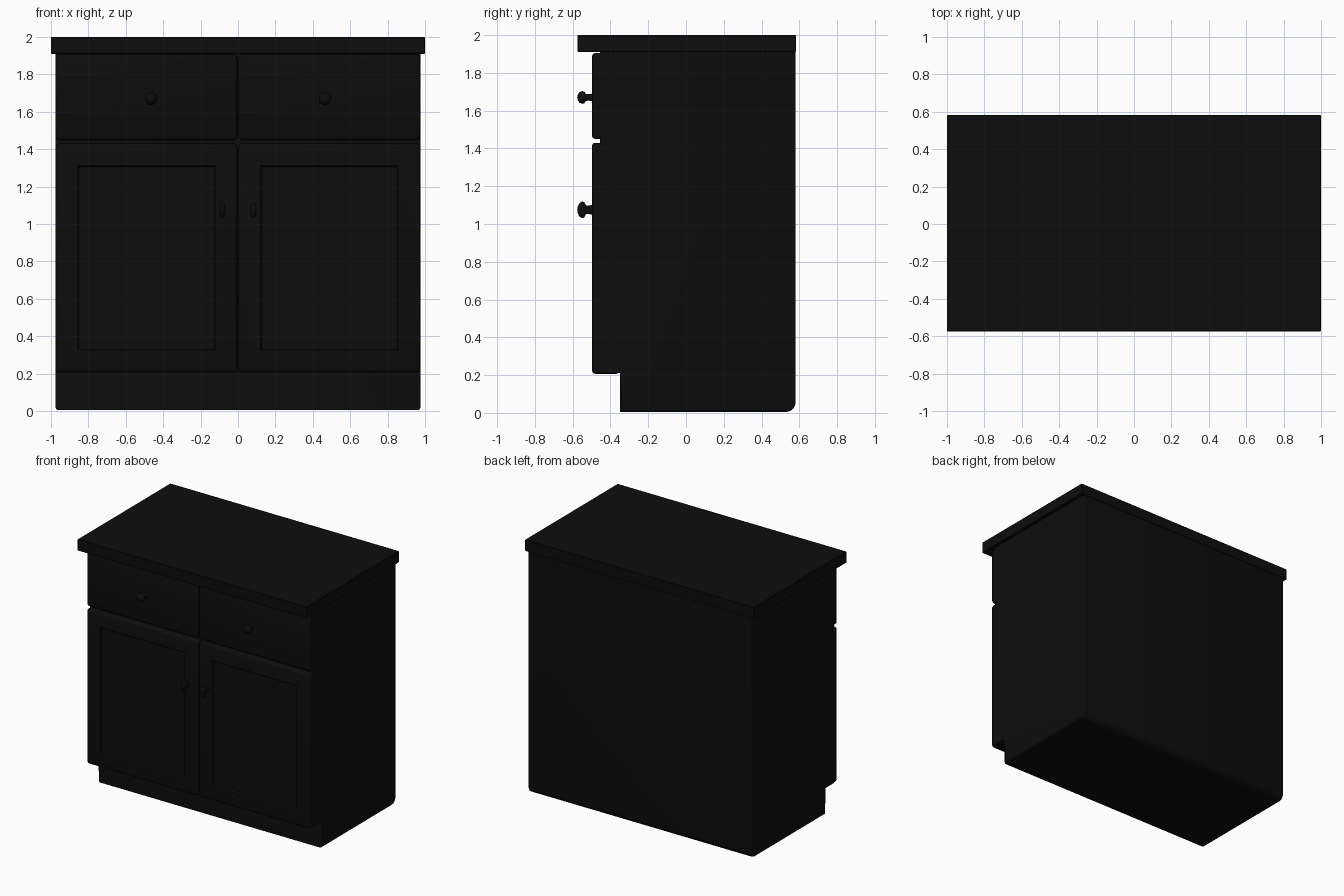
import bpy
import bmesh
import math
from mathutils import Matrix, Vector

cube = bpy.data.objects.get("Cube")
if cube:
    bpy.data.objects.remove(cube, do_unlink=True)

# One near-black paint for the whole cabinet
black = bpy.data.materials.new("black_paint")
black.use_nodes = True
colour = (0.004, 0.004, 0.004, 1)
black.diffuse_color = colour
black.node_tree.nodes["Principled BSDF"].inputs["Base Color"].default_value = colour


def finish(name, bm, angle=35):
    bmesh.ops.recalc_face_normals(bm, faces=bm.faces)
    mesh = bpy.data.meshes.new(name)
    bm.to_mesh(mesh)
    bm.free()
    mesh.materials.append(black)
    obj = bpy.data.objects.new(name, mesh)
    bpy.context.collection.objects.link(obj)
    bpy.ops.object.select_all(action="DESELECT")
    obj.select_set(True)
    bpy.context.view_layer.objects.active = obj
    bpy.ops.object.shade_smooth_by_angle(angle=math.radians(angle))
    return obj


def box(low, high, bevel=0, segments=3):
    bm = bmesh.new()
    low, high = Vector(low), Vector(high)
    size = high - low
    bmesh.ops.create_cube(bm, size=1, matrix=Matrix.Translation((low + high) / 2)
                          @ Matrix.Diagonal((*size, 1)))
    if bevel:
        bmesh.ops.bevel(bm, geom=bm.edges[:], offset=bevel, segments=segments,
                        profile=0.5, affect="EDGES")
    return bm


def front_face(bm):
    bm.normal_update()
    facing = [f for f in bm.faces if f.normal.y < -0.99]
    return max(facing, key=lambda f: f.calc_area())


# Worktop
finish("worktop", box((-1, -0.575, 1.91), (1, 0.583, 2), 0.004, 1))

# Carcass: side profile with a toe kick, extruded across the width
profile = [(-0.35, 0.005), (0.58, 0.005), (0.58, 1.915), (-0.455, 1.915),
           (-0.455, 0.212), (-0.35, 0.212)]
bm = bmesh.new()
side = bm.faces.new([bm.verts.new((-0.975, y, z)) for y, z in profile])
extruded = bmesh.ops.extrude_face_region(bm, geom=[side])
bmesh.ops.translate(bm, vec=(1.95, 0, 0),
                    verts=[v for v in extruded["geom"] if isinstance(v, bmesh.types.BMVert)])


def along_x(edge, y, z):
    return all(abs(v.co.y - y) < 0.01 and abs(v.co.z - z) < 0.01 for v in edge.verts)


# Large round on the lower back edge, small round on the outer edges
back = [e for e in bm.edges if along_x(e, 0.58, 0.005)]
bmesh.ops.bevel(bm, geom=back, offset=0.05, segments=5, profile=0.5, affect="EDGES")
bm.normal_update()
rim = [e for e in bm.edges
       if any(abs(f.normal.x) > 0.9 for f in e.link_faces)
       and min(v.co.y for v in e.verts) > -0.4]
bmesh.ops.bevel(bm, geom=rim, offset=0.014, segments=3, profile=0.5, affect="EDGES")
finish("carcass", bm)


# Knob turned around the y axis from (radius, distance from the front) points
def knob(name, x, z, sx, sz):
    bm = bmesh.new()
    points = [(0.022, -0.01), (0.017, 0.015), (0.018, 0.032), (0.031, 0.04),
              (0.034, 0.052), (0.027, 0.067), (0.012, 0.076), (0, 0.078)]
    verts = [bm.verts.new((r, -d, 0)) for r, d in points]
    edges = [bm.edges.new(pair) for pair in zip(verts, verts[1:])]
    bmesh.ops.spin(bm, geom=verts + edges, cent=(0, 0, 0), axis=(0, 1, 0),
                   angle=math.tau, steps=20)
    bmesh.ops.remove_doubles(bm, verts=bm.verts, dist=0.0005)
    bmesh.ops.transform(bm, verts=bm.verts, matrix=Matrix.Translation((x, -0.498, z))
                        @ Matrix.Diagonal((sx, 1, sz, 1)))
    finish(name, bm, 60)


for label, sign in (("left", 1), ("right", -1)):
    # Drawer front
    inner, outer = sorted((sign * 0.004, sign * 0.975))
    finish(label + "_drawer_front",
           box((inner, -0.498, 1.45), (outer, -0.43, 1.905), 0.018))
    knob(label + "_drawer_knob", sign * 0.465, 1.67, 1, 1)

    # Door with a sunken centre panel
    bm = box((inner, -0.498, 0.207), (outer, -0.352, 1.43), 0.018)
    panel = front_face(bm)
    bmesh.ops.inset_region(bm, faces=[panel], thickness=0.14)
    bmesh.ops.inset_region(bm, faces=[front_face(bm)], thickness=0.012, depth=-0.012)
    finish(label + "_door", bm)
    knob(label + "_door_knob", sign * 0.083, 1.075, 0.5, 1.3)
